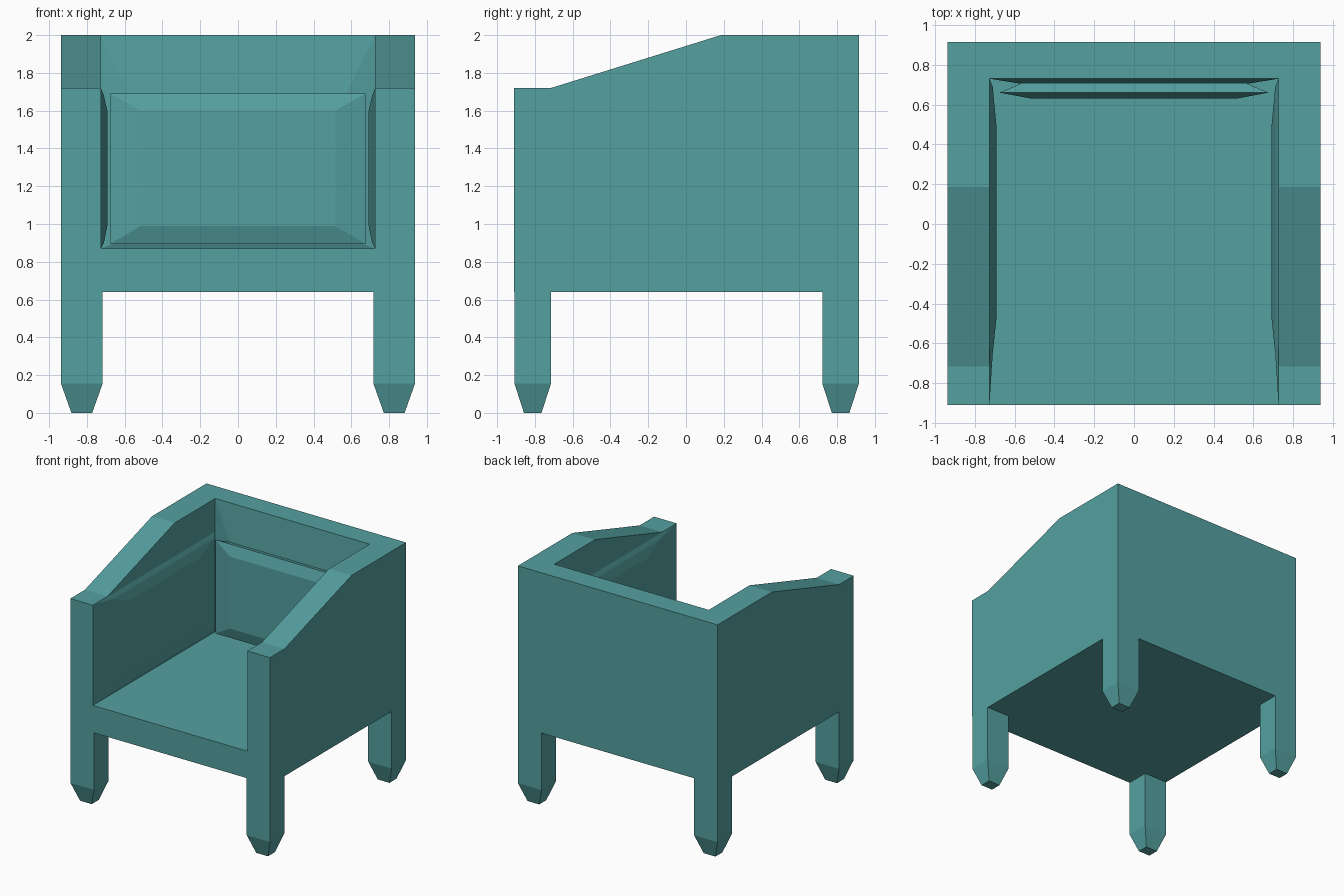
import bpy, bmesh

if "Cube" in bpy.data.objects:
    bpy.data.objects.remove(bpy.data.objects["Cube"])

mat = bpy.data.materials.new("teal")
mat.diffuse_color = (0.09, 0.35, 0.35, 1)
mat.use_nodes = True
mat.node_tree.nodes["Principled BSDF"].inputs["Base Color"].default_value = mat.diffuse_color


def make(name, verts, faces):
    me = bpy.data.meshes.new(name)
    me.from_pydata(verts, [], faces)
    me.materials.append(mat)
    ob = bpy.data.objects.new(name, me)
    bpy.context.collection.objects.link(ob)
    return ob


def loft(name, rings, cap_start=False, cap_end=True):
    """Skin a list of equal-length rings; rings wind outward."""
    n = len(rings[0])
    verts = [p for r in rings for p in r]
    faces = [(k * n + i, k * n + (i + 1) % n, (k + 1) * n + (i + 1) % n, (k + 1) * n + i)
             for k in range(len(rings) - 1) for i in range(n)]
    if cap_end:
        faces.append(tuple((len(rings) - 1) * n + i for i in range(n)))
    if cap_start:
        faces.append(tuple(reversed(range(n))))
    return make(name, verts, faces)


def box_ring(x0, x1, y0, y1, z):
    return [(x0, y0, z), (x1, y0, z), (x1, y1, z), (x0, y1, z)]


# Chair body: side profile extruded across the width, sitting space cut out
profile = [(-0.91, 0.64), (0.915, 0.64), (0.915, 2.0), (0.185, 2.0), (-0.715, 1.72), (-0.91, 1.72)]
body = loft("chair_body", [[(x, y, z) for y, z in profile] for x in (-0.937, 0.937)], True)
cutter = loft("sitting_space_cutter", [box_ring(-0.725, 0.725, -1.2, 0.73, z) for z in (0.87, 2.3)], True)
cutter.hide_render = True
mod = body.modifiers.new("sitting_space", 'BOOLEAN')
mod.operation, mod.object, mod.solver = 'DIFFERENCE', cutter, 'EXACT'
bpy.context.view_layer.objects.active = body
bpy.ops.object.modifier_apply(modifier=mod.name)
bpy.data.objects.remove(cutter)

# Back cushion: raised panel with bevelled front
back = [(0.725, 0.87, 2.0, 0.73), (0.57, 0.93, 1.68, 0.705),
        (0.675, 0.895, 1.69, 0.66), (0.515, 0.99, 1.6, 0.63)]
loft("back_cushion", [[(-w, y, lo), (w, y, lo), (w, y, hi), (-w, y, hi)] for w, lo, hi, y in back])

# Arm pads: shallow raised panels on the inner arm faces
pad = [(-0.9, 0.73, 0.87, 1.72, 0.726), (-0.65, 0.69, 0.9, 1.68, 0.71), (-0.48, 0.5, 0.99, 1.6, 0.692)]
for side, s in (("left", -1), ("right", 1)):
    rings = []
    for y0, y1, lo, hi, x in pad:
        r = [(s * x, y0, lo), (s * x, y1, lo), (s * x, y1, hi), (s * x, y0, hi)]
        rings.append(r if s < 0 else r[::-1])
    loft(side + "_arm_pad", rings)

# Legs: square posts with tapered feet
for side, x0, x1 in (("left", -0.937, -0.717), ("right", 0.717, 0.937)):
    for end, y0, y1 in (("front", -0.908, -0.715), ("back", 0.722, 0.915)):
        loft(f"{end}_{side}_leg", [
            box_ring(x0 + 0.055, x1 - 0.055, y0 + 0.05, y1 - 0.05, 0),
            box_ring(x0, x1, y0, y1, 0.155),
            box_ring(x0, x1, y0, y1, 0.64)], True, False)
